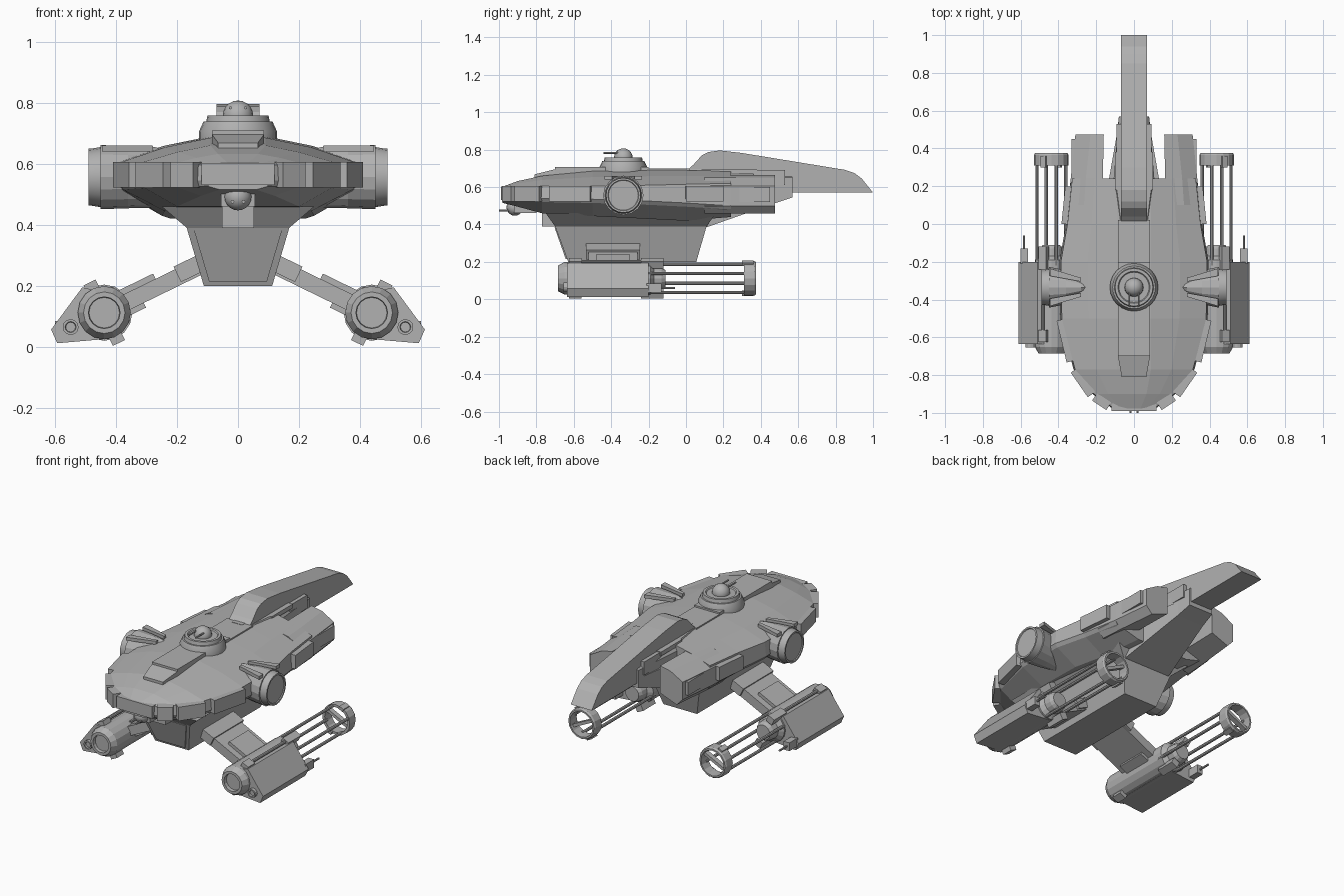
import bpy, bmesh, math
from mathutils import Vector

if "Cube" in bpy.data.objects:
    bpy.data.objects.remove(bpy.data.objects["Cube"])

grey = bpy.data.materials.new("hull_grey")
grey.use_nodes = True
grey.diffuse_color = (0.44, 0.44, 0.44, 1)
grey.node_tree.nodes["Principled BSDF"].inputs["Base Color"].default_value = grey.diffuse_color


def finish(name, bm, mirror=False):
    bmesh.ops.recalc_face_normals(bm, faces=bm.faces)
    mesh = bpy.data.meshes.new(name)
    bm.to_mesh(mesh)
    bm.free()
    mesh.materials.append(grey)
    ob = bpy.data.objects.new(name, mesh)
    bpy.context.collection.objects.link(ob)
    if mirror:
        ob.modifiers.new("both_sides", "MIRROR").use_mirror_merge = False
    return ob


def loft(name, rings, mirror=False, closed=False):
    """Skin a row of equal point rings; cap the ends or close the row."""
    bm = bmesh.new()
    rows = [[bm.verts.new(p) for p in ring] for ring in rings]
    pairs = list(zip(rows, rows[1:]))
    if closed:
        pairs.append((rows[-1], rows[0]))
    else:
        bm.faces.new(rows[0])
        bm.faces.new(rows[-1])
    for a, b in pairs:
        for i in range(len(a)):
            j = (i + 1) % len(a)
            bm.faces.new((a[i], a[j], b[j], b[i]))
    return finish(name, bm, mirror)


def put(axis, t, u, v):
    return {"x": (t, u, v), "y": (u, t, v), "z": (u, v, t)}[axis]


def prism(name, axis, pts, a, b, mirror=False):
    return loft(name, [[put(axis, t, u, v) for u, v in pts] for t in (a, b)], mirror)


def box(name, x, y, z, mirror=False):
    return prism(name, "z", [(x[0], y[0]), (x[1], y[0]), (x[1], y[1]), (x[0], y[1])], *z, mirror)


def lathe(name, axis, centre, profile, mirror=False, n=16, closed=False):
    """Profile rows are (distance along axis, radius) or (distance, radius u, radius v)."""
    rings = []
    for row in profile:
        t, ru, rv = row[0], row[1], row[-1]
        rings.append([put(axis, t, centre[0] + ru * math.cos(k * math.tau / n),
                          centre[1] + rv * math.sin(k * math.tau / n)) for k in range(n)])
    return loft(name, rings, mirror, closed)


def rod(name, axis, centre, a, b, r, mirror=False):
    return lathe(name, axis, centre, [(a, r), (b, r)], mirror, 8)


def ball(name, centre, r):
    bm = bmesh.new()
    bmesh.ops.create_uvsphere(bm, u_segments=16, v_segments=10, radius=r)
    bmesh.ops.translate(bm, verts=bm.verts, vec=centre)
    return finish(name, bm)


# Main hull, skinned front to back
def hull_ring(y, w, top, crown, low, bx, bz):
    half = [(bx, bz), (w - 0.015, low), (w, low + 0.02), (w - 0.008, top),
            (0.62 * w, top + 0.6 * (crown - top)), (min(0.09, 0.3 * w), crown)]
    return [(x, y, z) for x, z in half] + [(-x, y, z) for x, z in reversed(half)]


loft("main_hull", [hull_ring(*s) for s in (
    (-0.98, 0.11, 0.595, 0.602, 0.525, 0.06, 0.515),
    (-0.90, 0.22, 0.600, 0.632, 0.525, 0.12, 0.495),
    (-0.77, 0.32, 0.605, 0.660, 0.520, 0.20, 0.460),
    (-0.50, 0.39, 0.605, 0.685, 0.515, 0.24, 0.445),
    (-0.20, 0.395, 0.61, 0.690, 0.505, 0.25, 0.430),
    (0.00, 0.36, 0.615, 0.690, 0.495, 0.22, 0.420),
    (0.24, 0.335, 0.62, 0.685, 0.480, 0.17, 0.440))])

# Raised rim panels
box("rim_panel_front", (-0.12, 0.12), (-0.99, -0.95), (0.53, 0.603))
RIM = [((0.14, -0.975), (0.215, -0.925)), ((0.235, -0.91), (0.325, -0.78)),
       ((0.345, -0.73), (0.398, -0.51)), ((0.372, 0.0), (0.352, 0.2))]
for i, (p, q) in enumerate(RIM):
    p, q = Vector(p), Vector(q)
    d = (q - p).normalized()
    n = Vector((d.y, -d.x)) * 0.012
    inner = n * 3
    prism(f"rim_panel_{i + 1}", "z", [p + n, q + n, q - inner, p - inner], 0.522, 0.605, True)


# Rear wings either side of the notch
def wing_ring(y, xi, xo):
    return [(x, y, z) for x, z in ((xi, 0.5), (xo - 0.04, 0.458), (xo, 0.5),
                                   (xo, 0.605), (xo - 0.08, 0.65), (xi, 0.665))]


loft("rear_wing", [wing_ring(0.1, 0.165, 0.345), wing_ring(0.24, 0.165, 0.335),
                   wing_ring(0.475, 0.16, 0.31)], True)
box("rear_wing_plate", (0.3, 0.33), (0.28, 0.45), (0.52, 0.6), True)

# Keel with flared top and front panel
KEEL = ((0.46, 0.25, -0.75, 0.16), (0.39, 0.168, -0.70, 0.11), (0.2, 0.112, -0.63, 0.055))
loft("keel", [[(-w, a, z), (w, a, z), (w, b, z), (-w, b, z)] for z, w, a, b in KEEL])
loft("keel_front_panel", [[(s * w, y + off, z) for s, w, y, z in (
    (-1, 0.145, -0.695, 0.385), (1, 0.145, -0.695, 0.385),
    (1, 0.095, -0.635, 0.215), (-1, 0.095, -0.635, 0.215))] for off in (-0.008, 0.0)])
loft("tail_underside", [[(-w, y, z), (w, y, z), (w, y, 0.6), (-w, y, 0.6)]
                        for y, w, z in ((0.0, 0.16, 0.39), (0.11, 0.155, 0.385),
                                        (0.48, 0.09, 0.515), (0.57, 0.08, 0.545))])

# Tail base and long tail fin
loft("tail_base", [[(-w, y, 0.57), (w, y, 0.57), (w, y, 0.65), (w - 0.02, y, z),
                    (0.02 - w, y, z), (-w, y, 0.65)]
                   for y, w, z in ((0.02, 0.09, 0.695), (0.19, 0.112, 0.695), (0.57, 0.08, 0.66))])
box("tail_side_block", (0.06, 0.1), (0.18, 0.38), (0.67, 0.695), True)
box("tail_side_rail", (0.05, 0.092), (0.36, 0.53), (0.61, 0.69), True)
prism("tail_fin", "x", [(0.0, 0.6), (0.0, 0.685), (0.04, 0.72), (0.085, 0.77), (0.12, 0.787),
                        (0.18, 0.796), (0.3, 0.782), (0.85, 0.692), (0.9, 0.675), (0.94, 0.645),
                        (1.0, 0.57), (0.5, 0.57)], -0.07, 0.07)
box("tail_fin_slot", (-0.035, 0.035), (-0.01, 0.03), (0.67, 0.7))

# Top spine slab with sloping nose
box("spine", (-0.085, 0.085), (-0.7, -0.2), (0.64, 0.708))
loft("spine_nose", [[(-w, y, 0.62), (w, y, 0.62), (w, y, z), (-w, y, z)]
                    for y, w, z in ((-0.81, 0.065, 0.668), (-0.7, 0.085, 0.695))])
box("spine_rear", (-0.085, 0.085), (-0.2, 0.02), (0.66, 0.698))

# Turret
lathe("turret_base", "z", (0, -0.335), [(0.67, 0.128), (0.705, 0.128), (0.738, 0.113),
                                        (0.738, 0.104), (0.758, 0.1), (0.758, 0.085),
                                        (0.752, 0.08)], n=24)
ball("turret_dome", (0, -0.335, 0.757), 0.05)
rod("turret_gun", "y", (0.025, 0.783), -0.44, -0.34, 0.005, True)

# Chin sensor
box("chin_mount", (-0.055, 0.055), (-0.92, -0.8), (0.46, 0.535))
box("chin_support", (-0.053, 0.053), (-0.77, -0.69), (0.39, 0.47))
ball("chin_ball", (0, -0.915, 0.492), 0.045)
rod("chin_gun", "y", (0.018, 0.475), -1.0, -0.9, 0.006, True)

# Side pods and tapered collars
POD = (-0.335, 0.556)
lathe("pod_collar", "x", POD, [(0.19, 0.01, 0.08), (0.28, 0.05, 0.1), (0.36, 0.09, 0.102),
                               (0.45, 0.108, 0.105)], True)
lathe("pod", "x", POD, [(0.4, 0.097), (0.44, 0.1), (0.482, 0.093), (0.49, 0.093),
                        (0.49, 0.083), (0.485, 0.08)], True, 20)
for s in (-1, 1):
    loft("pod_fairing", [[(x, POD[0] + s * a, z), (x, POD[0] + s * b, z),
                          (x, POD[0] + s * b, z + 0.02), (x, POD[0] + s * a, z + 0.02)]
                         for x, a, b, z in ((0.28, 0.03, 0.05, 0.64), (0.445, 0.06, 0.1, 0.64))], True)

# Engine frame: "out" runs down the strut, "up" stands square to it
TILT = math.radians(26)
OUT = Vector((math.cos(TILT), -math.sin(TILT)))
UP = Vector((math.sin(TILT), math.cos(TILT)))
ENG = Vector((0.438, 0.112))


def tilted(name, u, v, y):
    pts = [ENG + OUT * a + UP * b for a, b in ((u[0], v[0]), (u[1], v[0]), (u[1], v[1]), (u[0], v[1]))]
    return prism(name, "y", pts, *y, True)


# Struts
tilted("strut", (-0.35, 0.0), (-0.028, 0.026), (-0.52, -0.26))
tilted("strut_root", (-0.37, -0.27), (-0.02, 0.036), (-0.535, -0.245))
tilted("strut_pad", (-0.2, -0.06), (0.02, 0.045), (-0.48, -0.3))
tilted("strut_lower_pad", (-0.13, -0.06), (-0.045, -0.02), (-0.48, -0.3))

# Engines with outer weapon block
prism("engine_block", "y", [(0.44, 0.18), (0.51, 0.195), (0.612, 0.057), (0.592, 0.012),
                            (0.42, 0.027)], -0.635, -0.2, True)
lathe("engine_body", "y", ENG, [(-0.665, 0.05), (-0.685, 0.052), (-0.685, 0.068), (-0.65, 0.087),
                                (-0.19, 0.087), (-0.17, 0.06), (-0.13, 0.056), (-0.11, 0.045)], True)
lathe("block_nozzle", "y", (0.548, 0.065), [(-0.6, 0.026), (-0.655, 0.026), (-0.655, 0.018),
                                            (-0.645, 0.016)], True, 12)
rod("block_antenna", "y", (0.582, 0.06), -0.21, -0.06, 0.006, True)
box("antenna_mount", (0.562, 0.6), (-0.21, -0.13), (0.035, 0.085), True)

# Open rod cage and end ring
for i in range(4):
    a = TILT + math.pi / 4 + i * math.pi / 2
    c = ENG + Vector((math.cos(a), -math.sin(a))) * 0.08
    rod(f"cage_rod_{i + 1}", "y", c, -0.22, 0.33, 0.009, True)
lathe("end_ring", "y", ENG, [(0.31, 0.092), (0.365, 0.092), (0.375, 0.086), (0.375, 0.076),
                             (0.31, 0.076)], True, closed=True)
tilted("end_ring_bar", (-0.08, 0.08), (-0.009, 0.009), (0.325, 0.355))

# Clips above and below each engine
for s, side in ((1, "upper"), (-1, "lower")):
    v = sorted((s * 0.07, s * 0.11))
    tilted(f"{side}_clip_front", (-0.022, 0.022), v, (-0.625, -0.56))
    tilted(f"{side}_clip_rear", (-0.022, 0.022), v, (-0.24, -0.12))
    tilted(f"{side}_ring_clip", (-0.015, 0.015), sorted((s * 0.08, s * 0.098)), (0.3, 0.36))
rod("engine_gun", "y", ENG + UP * 0.1, -0.6, -0.2, 0.009, True)

# Soften round parts only
for ob in bpy.context.collection.objects:
    ob.select_set(ob.name.split(".")[0] in {"turret_dome", "chin_ball", "pod", "turret_base"})
    if ob.select_get():
        bpy.context.view_layer.objects.active = ob
bpy.ops.object.shade_smooth_by_angle(angle=math.radians(25))
